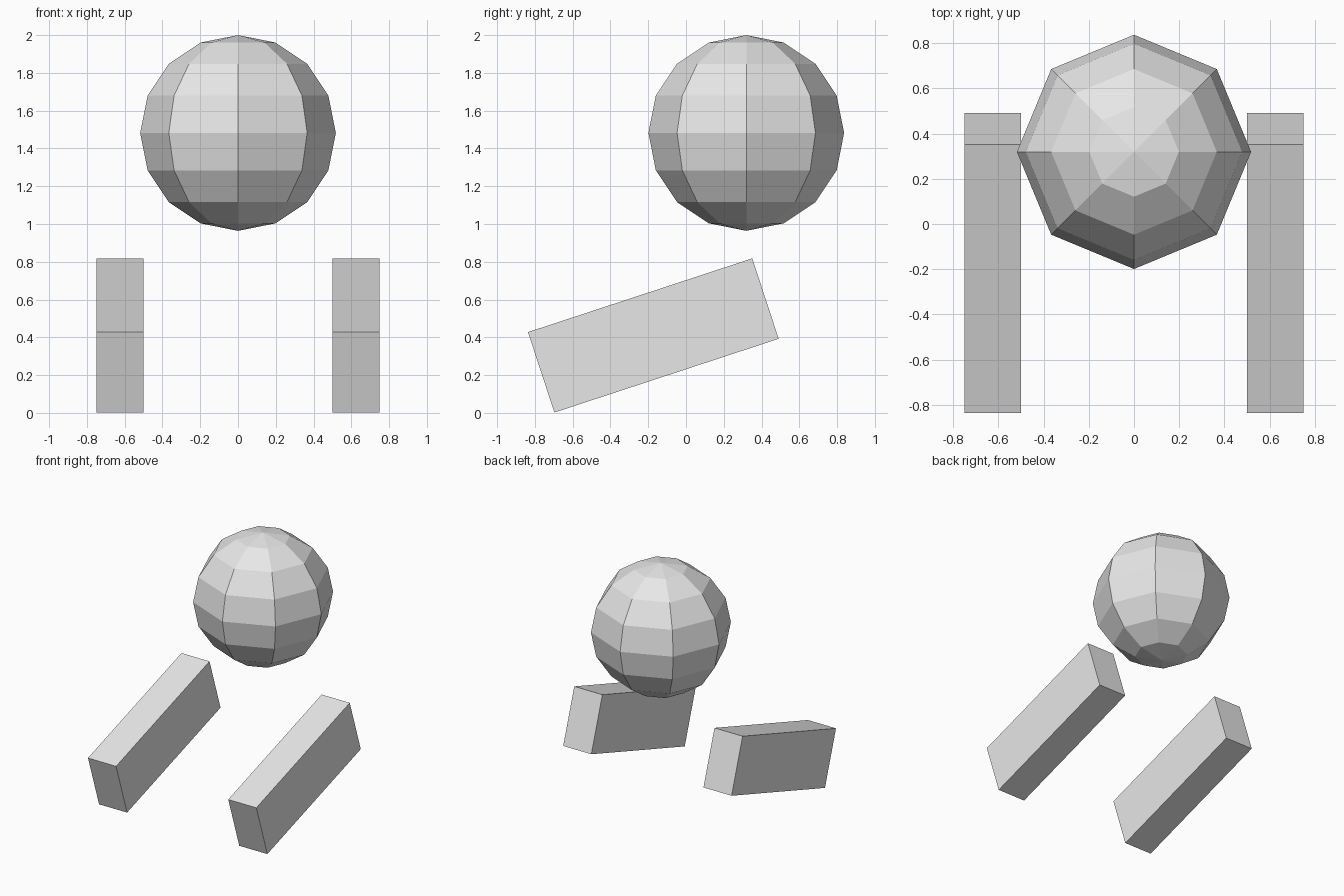
import bpy
import math

if "Cube" in bpy.data.objects:
    bpy.data.objects.remove(bpy.data.objects["Cube"])

grey = bpy.data.materials.new("light_grey")
grey.diffuse_color = (0.8, 0.8, 0.8, 1)
grey.use_nodes = True
grey.node_tree.nodes["Principled BSDF"].inputs["Base Color"].default_value = grey.diffuse_color

# Faceted ball floating above the rear ends of the beams
bpy.ops.mesh.primitive_uv_sphere_add(segments=8, ring_count=8, radius=0.518,
                                     location=(0, 0.319, 1.482))
ball = bpy.context.object
ball.name = "ball"
ball.data.materials.append(grey)

# Pair of beams, raised towards the back
for name, side in (("left_beam", -1), ("right_beam", 1)):
    bpy.ops.mesh.primitive_cube_add(size=1, location=(side * 0.624, -0.173, 0.41),
                                    rotation=(math.radians(18.2), 0, 0))
    beam = bpy.context.object
    beam.name = name
    beam.scale = (0.25, 1.25, 0.448)
    beam.data.materials.append(grey)
